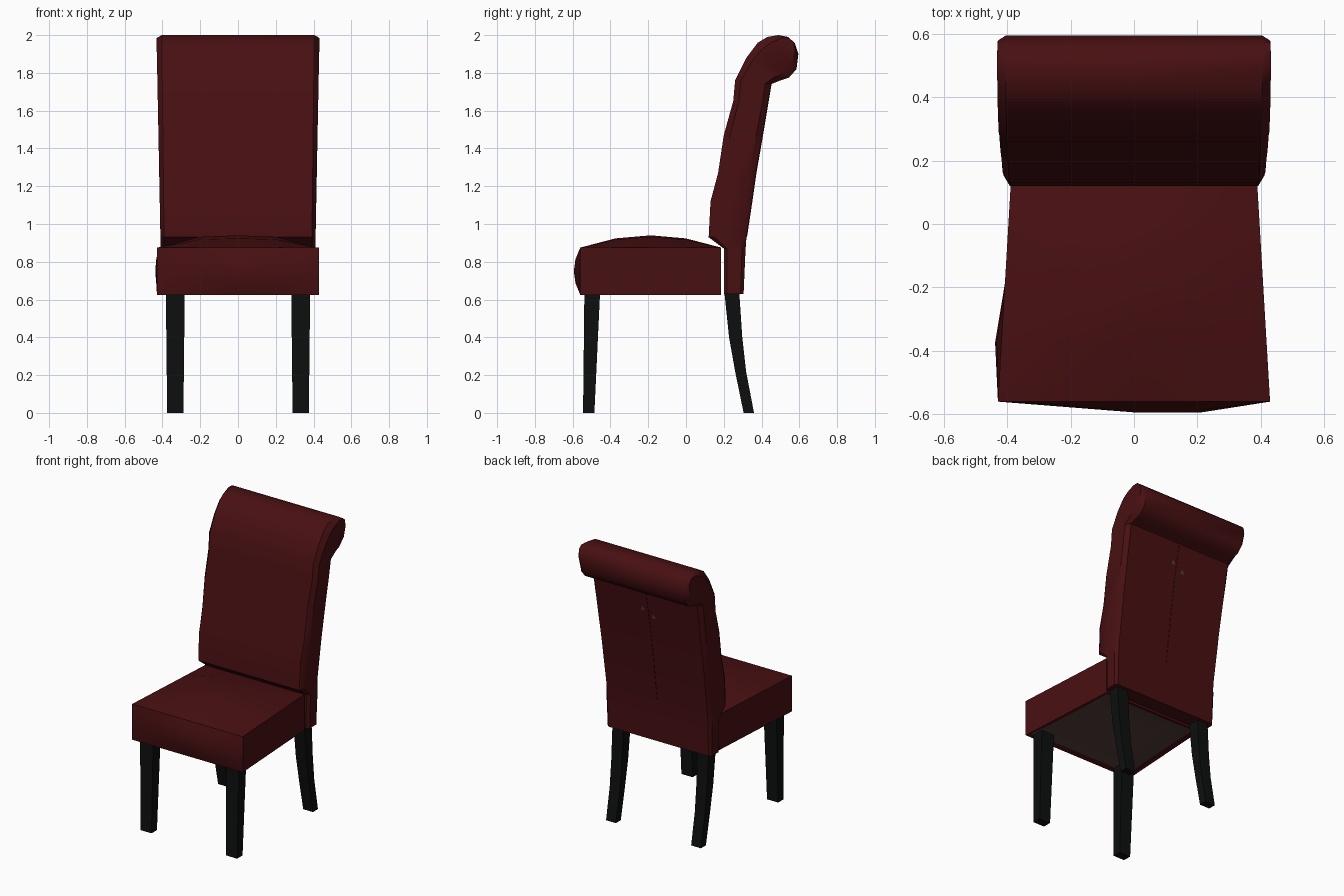
import bpy, bmesh, math
from mathutils import Vector

default = bpy.data.objects.get("Cube")
if default:
    bpy.data.objects.remove(default, do_unlink=True)


def material(name, rgb):
    m = bpy.data.materials.new(name)
    m.use_nodes = True
    m.diffuse_color = (*rgb, 1)
    m.node_tree.nodes["Principled BSDF"].inputs["Base Color"].default_value = (*rgb, 1)
    return m


RED = material("dark_red_leather", (0.065, 0.005, 0.006))
BLACK = material("black_wood", (0.004, 0.0045, 0.0045))
LINER = material("brown_grey_liner", (0.085, 0.05, 0.042))


def finish(name, bm, mats, angle=30):
    bmesh.ops.recalc_face_normals(bm, faces=bm.faces)
    mesh = bpy.data.meshes.new(name)
    bm.to_mesh(mesh)
    bm.free()
    ob = bpy.data.objects.new(name, mesh)
    bpy.context.collection.objects.link(ob)
    for m in mats:
        mesh.materials.append(m)
    bpy.ops.object.select_all(action='DESELECT')
    ob.select_set(True)
    bpy.context.view_layer.objects.active = ob
    bpy.ops.object.shade_smooth_by_angle(angle=math.radians(angle))
    return ob


def loft(bm, rings, cap=True):
    """Skin closed rings; caps are zipped as strips so bent ends stay clean."""
    rows = [[bm.verts.new(p) for p in ring] for ring in rings]
    n = len(rows[0])
    for a, b in zip(rows, rows[1:]):
        for i in range(n):
            bm.faces.new((a[i], a[(i + 1) % n], b[(i + 1) % n], b[i]))
    if cap:
        for r in (rows[0], rows[-1]):
            for i in range(n // 2 - 1):
                bm.faces.new((r[i], r[i + 1], r[n - 2 - i], r[n - 1 - i]))


# Seat cushion: crowned top, slightly swollen front and side, recessed liner below
bm = bmesh.new()
bmesh.ops.create_cube(bm, size=2)
bmesh.ops.subdivide_edges(bm, edges=bm.edges[:], cuts=3, use_grid_fill=True)
for vert in bm.verts:
    u, v, w = vert.co
    swell = 1 - w * w
    x = u * (0.407 - 0.022 * v)
    y = -0.187 + 0.373 * v
    z = 0.75 + 0.125 * w
    if u < -0.99 and v < 0:
        x -= 0.02 * swell * (1 - abs(v + 0.5) * 2)
    if v < -0.99:
        y -= 0.045 * swell * ((1 - u) / 0.67 if u > 0.33 else (1 + u) / 1.33)
    if w > 0.99:
        z += 0.065 * (1 - abs(u) ** 3) * (1 - v * v)
    vert.co = (x, y, z)
bm.normal_update()
under = [f for f in bm.faces if f.normal.z < -0.9]
bmesh.ops.inset_region(bm, faces=under, thickness=0.035, depth=-0.01)
for f in under:
    f.material_index = 1
finish("seat_cushion", bm, [RED, LINER])

# Backrest: paired front and back points (y, z) from the bottom up over the roll
front = [(.20, .63), (.20, .87), (.12, .93), (.13, 1.12), (.17, 1.27), (.20, 1.47), (.25, 1.65),
         (.26, 1.76), (.32, 1.88), (.38, 1.96), (.43, 1.99), (.49, 2.0), (.54, 1.99)]
back = [(.305, .63), (.315, .86), (.32, .93), (.35, 1.13), (.37, 1.27), (.405, 1.47), (.43, 1.62),
        (.45, 1.74), (.50, 1.76), (.545, 1.775), (.585, 1.82), (.595, 1.90), (.575, 1.96)]


def back_ring(side, outer):
    pts = []
    for own, other in ((front, back), (back, front)):
        half = []
        for p, q in zip(own, other):
            t = (p[1] - 0.63) / 1.3
            k = 0.16 if outer else 0
            half_width = 0.405 + 0.025 * t if outer else 0.388 + 0.015 * t
            half.append((side * half_width, p[0] + (q[0] - p[0]) * k, p[1] + (q[1] - p[1]) * k))
        pts += half if own is front else half[::-1]
    return pts


bm = bmesh.new()
loft(bm, [back_ring(-1, True), back_ring(-1, False), back_ring(0, False),
          back_ring(1, False), back_ring(1, True)])
finish("backrest", bm, [RED], 35)

# Stitched seam down the middle of the rear panel
bm = bmesh.new()
loft(bm, [[(-w, y - 0.004, z), (w, y - 0.004, z), (w, y + 0.003, z), (-w, y + 0.003, z)]
          for (y, z), w in zip(back[2:8], (.003, .004, .006, .008, .006, .004))])
finish("rear_seam", bm, [RED])

# Two small liner tabs beside the seam
for name, x, z in (("left_seam_tab", 0.035, 1.60), ("right_seam_tab", -0.045, 1.56)):
    bm = bmesh.new()
    y = 0.405 + (z - 1.47) * 0.167 + 0.004
    bm.faces.new([bm.verts.new((x + dx, y + dz * 0.167, z + dz))
                  for dx, dz in ((-0.016, -0.012), (0.016, -0.012), (0, 0.02))])
    finish(name, bm, [LINER])


# Legs: rectangular sections (z, y front, y back, half width) stacked upward
def leg(name, x, sections):
    bm = bmesh.new()
    loft(bm, [[(x - w, y0, z), (x + w, y0, z), (x + w, y1, z), (x - w, y1, z)]
              for z, y0, y1, w in sections])
    finish(name, bm, [BLACK])


front_leg = [(0, -.545, -.485, .043), (.635, -.538, -.455, .05)]
back_leg = [(0, .305, .36, .038), (.22, .26, .318, .039), (.40, .228, .298, .041), (.64, .203, .282, .043)]
for side, label in ((1, "left"), (-1, "right")):
    leg("front_leg_" + label, side * 0.332, front_leg)
    leg("back_leg_" + label, side * 0.33, back_leg)
